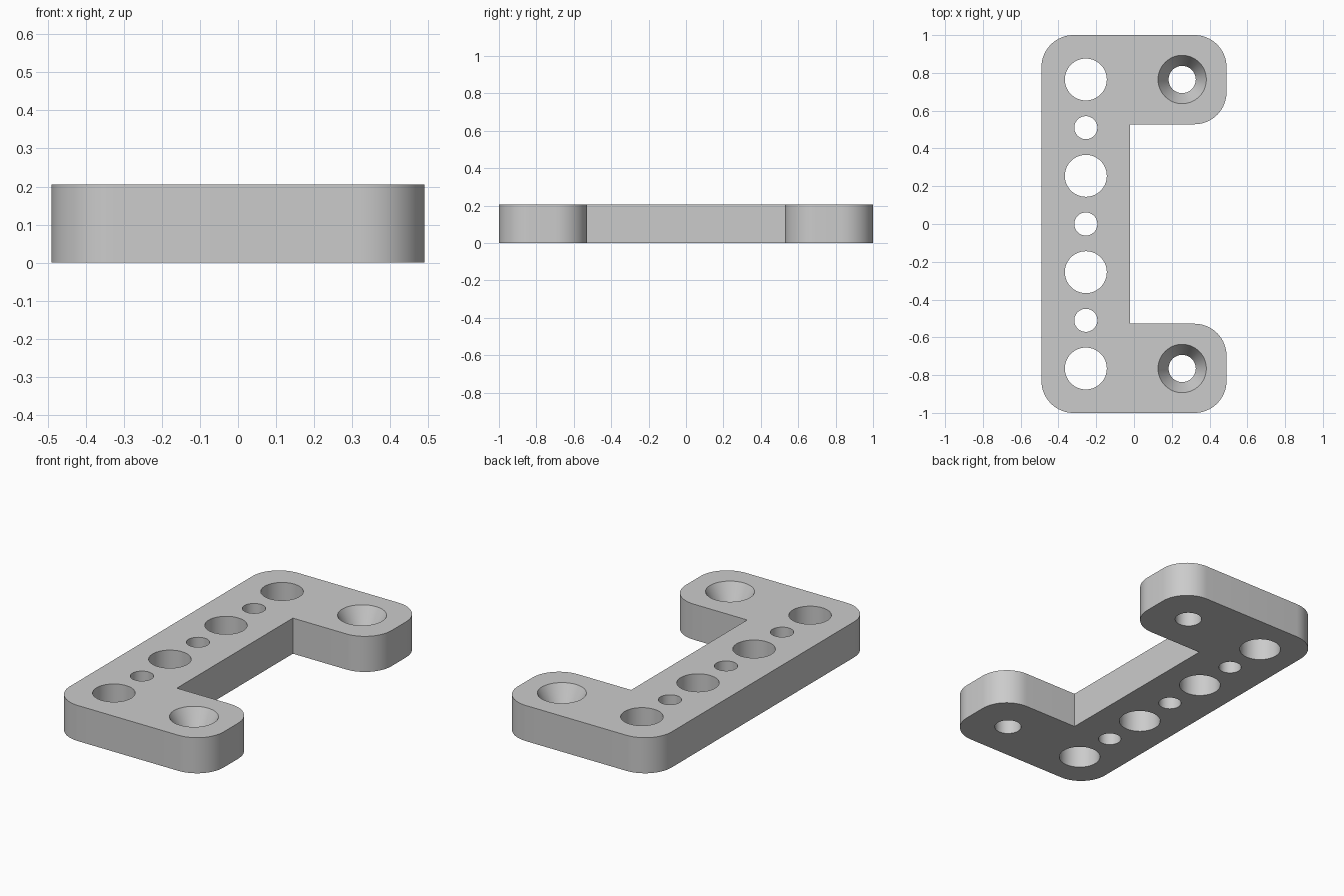
import bpy, bmesh, math
from mathutils import Vector

cube = bpy.data.objects.get("Cube")
if cube:
    bpy.data.objects.remove(cube, do_unlink=True)

HEIGHT = 0.205
HALF_X, HALF_Y = 0.49, 1.0
INNER_X, INNER_Y = -0.02, 0.528
CORNER = 0.17
PITCH = 0.255
SINK_Z = 0.1       # height where the countersink meets the bore

grey = bpy.data.materials.new("plain_grey")
grey.use_nodes = True
colour = (0.6, 0.6, 0.6, 1)
grey.diffuse_color = colour
grey.node_tree.nodes["Principled BSDF"].inputs["Base Color"].default_value = colour


def rounded(x, y, sx, sy, start):
    """Quarter-circle points for the outer corner (x, y), counter-clockwise."""
    cx, cy = x - sx * CORNER, y - sy * CORNER
    steps = 16
    angles = [math.radians(start + 90 * i / steps) for i in range(steps + 1)]
    return [(cx + CORNER * math.cos(a), cy + CORNER * math.sin(a)) for a in angles]


def make_object(name, bm):
    bmesh.ops.recalc_face_normals(bm, faces=bm.faces)
    mesh = bpy.data.meshes.new(name)
    bm.to_mesh(mesh)
    bm.free()
    mesh.materials.append(grey)
    obj = bpy.data.objects.new(name, mesh)
    bpy.context.collection.objects.link(obj)
    return obj


def add_bore(bm, x, y, rings, sides=64):
    """Closed turned solid through the rings (radius, z)."""
    loops = []
    for r, z in rings:
        angles = [2 * math.pi * i / sides for i in range(sides)]
        loops.append([bm.verts.new((x + r * math.cos(a), y + r * math.sin(a), z))
                      for a in angles])
    for low, high in zip(loops, loops[1:]):
        for i in range(sides):
            j = (i + 1) % sides
            bm.faces.new((low[i], low[j], high[j], high[i]))
    bm.faces.new(loops[0][::-1])
    bm.faces.new(loops[-1])


# C-shaped plate: rounded outer corners, sharp inner corners
outline = (rounded(HALF_X, HALF_Y, 1, 1, 0)
           + rounded(-HALF_X, HALF_Y, -1, 1, 90)
           + rounded(-HALF_X, -HALF_Y, -1, -1, 180)
           + rounded(HALF_X, -HALF_Y, 1, -1, 270)
           + rounded(HALF_X, -INNER_Y, 1, 1, 0)
           + [(INNER_X, -INNER_Y), (INNER_X, INNER_Y)]
           + rounded(HALF_X, INNER_Y, 1, -1, 270))
bm = bmesh.new()
base = bm.faces.new([bm.verts.new((x, y, 0)) for x, y in outline])
top = bmesh.ops.extrude_face_region(bm, geom=[base], use_keep_orig=True)
bmesh.ops.translate(bm, vec=Vector((0, 0, HEIGHT)),
                    verts=[v for v in top["geom"] if isinstance(v, bmesh.types.BMVert)])
bracket = make_object("bracket_plate", bm)

# Row of alternating large and small holes, plus countersunk holes in the arms
bm = bmesh.new()
for n in range(-3, 4):
    radius = 0.111 if n % 2 else 0.061
    add_bore(bm, -PITCH, n * PITCH, [(radius, -0.1), (radius, HEIGHT + 0.1)])
for side in (-1, 1):
    bore, rim = 0.072, 0.128
    over = 0.02
    slope = (rim - bore) / (HEIGHT - SINK_Z)
    add_bore(bm, PITCH, side * 3 * PITCH,
             [(bore, -0.1), (bore, SINK_Z), (rim + over * slope, HEIGHT + over)])
cutter = make_object("hole_cutters", bm)
cutter.hide_render = True

# Cut the holes and finish the shading
cut = bracket.modifiers.new("holes", 'BOOLEAN')
cut.operation = 'DIFFERENCE'
cut.solver = 'EXACT'
cut.object = cutter
bpy.ops.object.select_all(action='DESELECT')
bracket.select_set(True)
bpy.context.view_layer.objects.active = bracket
bpy.ops.object.modifier_apply(modifier=cut.name)
bpy.data.objects.remove(cutter, do_unlink=True)
bpy.ops.object.shade_smooth_by_angle(angle=math.radians(25))
